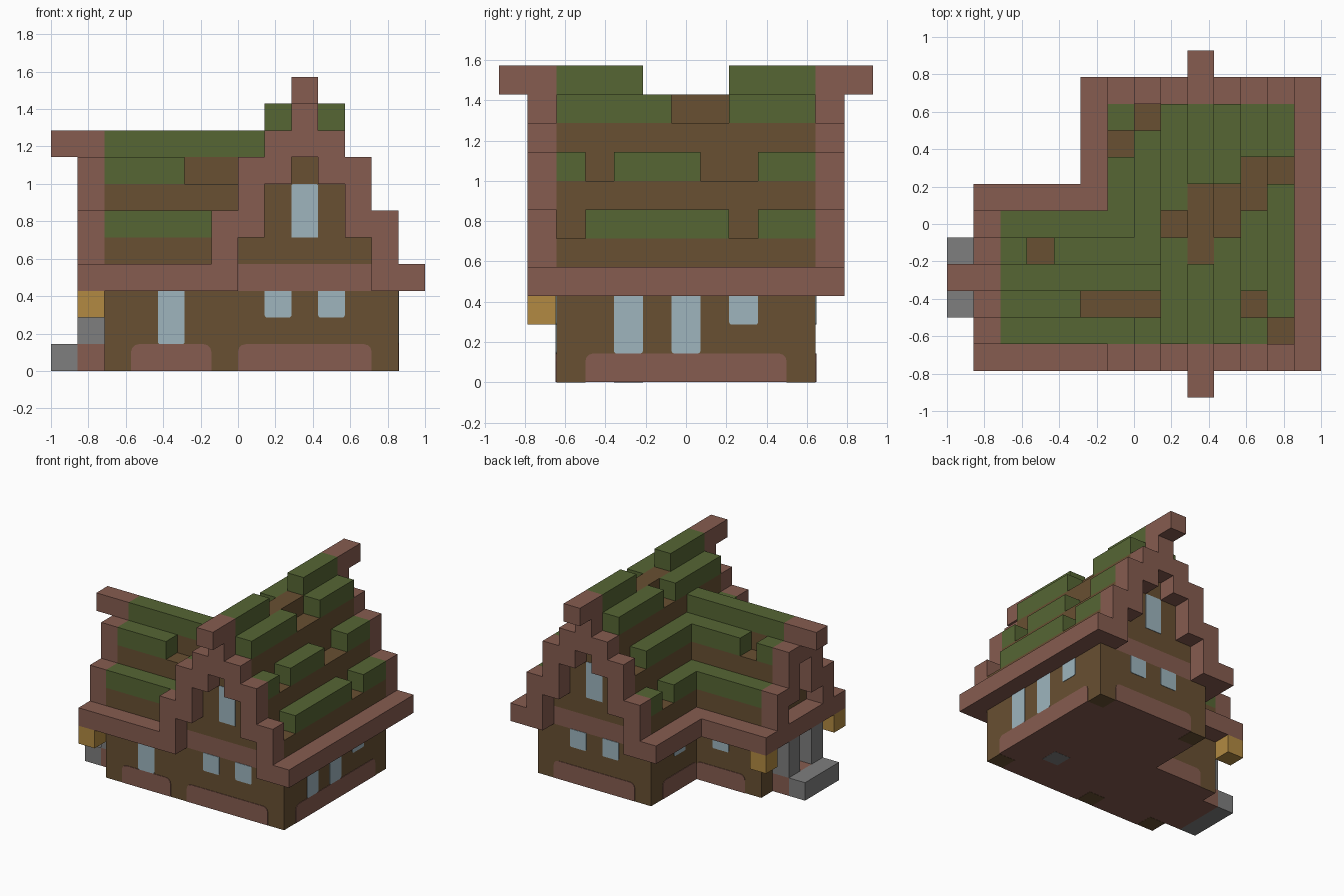
import bpy, bmesh, math
from mathutils import Vector

if "Cube" in bpy.data.objects:
    bpy.data.objects.remove(bpy.data.objects["Cube"], do_unlink=True)

U = 1 / 7            # size of one block
CX, CY = 2.5, -2     # ridge lines of main house and wing, in blocks
END = 4.5            # half length of the main house
WEST = -5            # end wall of the wing


def material(name, rgb):
    m = bpy.data.materials.new(name)
    m.use_nodes = True
    m.diffuse_color = (*rgb, 1)
    m.node_tree.nodes["Principled BSDF"].inputs["Base Color"].default_value = (*rgb, 1)
    return m


BRICK = material("brick pink", (.24, .107, .08))
MOSS = material("moss green", (.093, .133, .034))
WOOD = material("dark wood", (.139, .08, .032))
GLASS = material("pale glass", (.342, .462, .515))
STONE = material("grey stone", (.209, .209, .209))
GOLD = material("lantern gold", (.445, .254, .054))


def finish(name, bm, *mats):
    bmesh.ops.recalc_face_normals(bm, faces=bm.faces[:])
    mesh = bpy.data.meshes.new(name)
    bm.to_mesh(mesh)
    bm.free()
    for m in mats:
        mesh.materials.append(m)
    ob = bpy.data.objects.new(name, mesh)
    bpy.context.collection.objects.link(ob)
    return ob


def blocks(name, mat, boxes):
    """Join boxes given as (x range, y range, z range) in block units."""
    bm = bmesh.new()
    for spans in boxes:
        lo = Vector([s[0] for s in spans])
        hi = Vector([s[1] for s in spans])
        verts = bmesh.ops.create_cube(bm, size=1)["verts"]
        for v in verts:
            v.co = (lo + hi) / 2 * U + Vector(c * d * U for c, d in zip(v.co, hi - lo))
    return finish(name, bm, mat)


def panel(name, mat, axis, side, plane, span, zspan, r=0.0, r_low=0.0):
    """Thin plate on a wall, with rounded upper and lower corners."""
    (a0, a1), (z0, z1) = [[c * U for c in s] for s in (span, zspan)]
    pts = []
    corners = ((a1, z1, r), (a0, z1, r), (a0, z0, r_low), (a1, z0, r_low))
    for i, (a, z, rad) in enumerate(corners):
        if not rad:
            pts.append((a, z))
            continue
        ca = a + rad * (-1 if a == a1 else 1)
        cz = z + rad * (-1 if z == z1 else 1)
        for k in range(4):
            t = math.pi / 2 * (i + k / 3)
            pts.append((ca + rad * math.cos(t), cz + rad * math.sin(t)))
    bm = bmesh.new()
    p = plane * U
    face = bm.faces.new([bm.verts.new((p, a, z) if axis == "x" else (a, p, z)) for a, z in pts])
    out = bmesh.ops.extrude_face_region(bm, geom=[face])["geom"]
    push = Vector((1, 0, 0) if axis == "x" else (0, 1, 0)) * side * .004
    bmesh.ops.translate(bm, vec=push, verts=[v for v in out if isinstance(v, bmesh.types.BMVert)])
    return finish(name, bm, mat)


def mid(c, half):
    return (c - half, c + half)


def pair(c, d):
    """The two block columns at distance d either side of a ridge."""
    return [mid(c - d, .5), mid(c + d, .5)]


LONG = (-END, END)

# Ground floor walls, with the brick floor on the underside
walls = blocks("walls", WOOD, [(mid(CX, 3.5), LONG, (0, 3)), ((WEST, -1), mid(CY, 2.5), (0, 3))])
walls.data.materials.append(BRICK)
for f in walls.data.polygons:
    if f.normal.z < -.9:
        f.material_index = 1

# Brick band between the storeys
blocks("brick_band", BRICK, [(mid(CX, 3.5), LONG, (3, 4)), ((WEST, -1), mid(CY, 2.5), (3, 4))])

# Stepped roof bodies
blocks("main_roof", WOOD, [(mid(CX, h), LONG, z) for h, z in
                           ((3.5, (4, 5)), (2.5, (5, 7)), (1.5, (7, 9)), (.5, (9, 10)))])
blocks("wing_roof", WOOD, [((WEST, e), mid(CY, h), z) for e, h, z in
                           ((-1, 2.5, (4, 5)), (0, 1.5, (5, 7)), (1, .5, (7, 8)))])

# Eaves
blocks("eaves", BRICK, [
    ((6, 7), (-5.5, 5.5), (3, 4)), ((-2, -1), (1.5, 5.5), (3, 4)),
    ((-6, -1), (-5.5, -4.5), (3, 4)), ((-6, -1), (.5, 1.5), (3, 4))])

# Stepped gable trims on the main house, front and back
for label, s in (("front", -1), ("back", 1)):
    y = mid(5 * s, .5)
    trim = [(x, y, z) for d, z in ((3, (3, 6)), (2, (5, 8)), (1, (7, 9))) for x in pair(CX, d)]
    trim.append((mid(CX, .5), y, (8, 10)))
    trim.append((mid(CX, .5), mid(5.5 * s, 1), (10, 11)))
    blocks(label + "_gable_trim", BRICK, trim)

# Gable trim and balcony floor at the wing end
west = (-6, WEST)
trim = [(west, y, z) for d, z in ((2, (4, 6)), (1, (5, 8))) for y in pair(CY, d)]
trim += [(west, mid(CY, .5), (7, 8)), ((-7, WEST), mid(CY, .5), (8, 9)),
         (west, mid(CY, 2.5), (3, 4))]
blocks("wing_gable_trim", BRICK, trim)

# Moss rows on the main roof: column, height, runs along y
main_rows = [
    (5, 5, [(-3.5, 1.5), (2.5, END)]),
    (4, 7, [(-END, -3.5), (-2.5, .5), (2.5, END)]),
    (3, 9, [(-END, -.5), (1.5, END)]),
    (2, 10, [(-END, -1.5), (1.5, END)]),
    (1, 9, [(-END, -.5), (.5, END)]),
    (0, 7, [(-END, -3.5), (-.5, 3.5)]),
    (-1, 5, [(.5, 2.5), (3.5, END)])]
blocks("main_moss", MOSS, [((x, x + 1), run, (z, z + 1)) for x, z, runs in main_rows for run in runs])

# Moss rows on the wing roof: offset from ridge, height, runs along x
wing_rows = [
    (-2, 5, [(WEST, 0)]), (-1, 7, [(WEST, -2)]), (0, 8, [(WEST, 1)]),
    (1, 7, [(WEST, -4), (-3, 1)]), (2, 5, [(WEST, 0)])]
blocks("wing_moss", MOSS, [(run, mid(CY + d, .5), (z, z + 1)) for d, z, runs in wing_rows for run in runs])

# Porch: base, posts, step and lanterns
blocks("porch_base", BRICK, [(west, mid(CY, 1.5), (0, 1))])
blocks("porch_posts", STONE, [(west, y, (1, 3)) for y in pair(CY, 1)])
blocks("porch_step", STONE, [((-7, -6), mid(CY, 1.5), (0, 1))])
blocks("lanterns", GOLD, [(west, y, (2, 3)) for y in pair(CY, 3)])

# Brick panels along the foot of each wall
R, W = .04, .012
skirts = [("y", -1, -END, (-4, -1)), ("y", -1, -END, (0, 5)), ("y", 1, END, (0, 5)),
          ("y", 1, .5, (-4, -1)), ("x", 1, 6, (-3.5, 3.5)), ("x", -1, -1, (.5, 3.5))]
for axis, s, plane, span in skirts:
    panel("foot_panel", BRICK, axis, s, plane, span, (0, 1), R)

# Windows: axis, side, wall plane, start of span, sill height
windows = [("y", -1, -END, -3, 1), ("y", 1, .5, -3, 2), ("x", -1, -1, 1.5, 2),
           ("x", 1, 6, -2.5, 1), ("x", 1, 6, -.5, 1), ("x", 1, 6, 1.5, 2)]
for s in (-1, 1):
    windows += [("y", s, s * END, 1, 2), ("y", s, s * END, 3, 2)]
    panel("gable_window", GLASS, "y", s, s * END, mid(CX, .5), (5, 7), W)
for axis, s, plane, a, z in windows:
    panel("window", GLASS, axis, s, plane, (a, a + 1), (z, 3), 0, W)

# Wooden corner posts and hearth stone showing under the floor
feet = [(5, 3.5), (5, -END), (-1, 3.5), (-1, -END), (WEST, -END)]
blocks("corner_feet", WOOD, [((x, x + 1), (y, y + 1), (-.01, .02)) for x, y in feet])
blocks("hearth_stone", STONE, [((3, 4), (-2.5, -1.5), (-.01, .02))])
